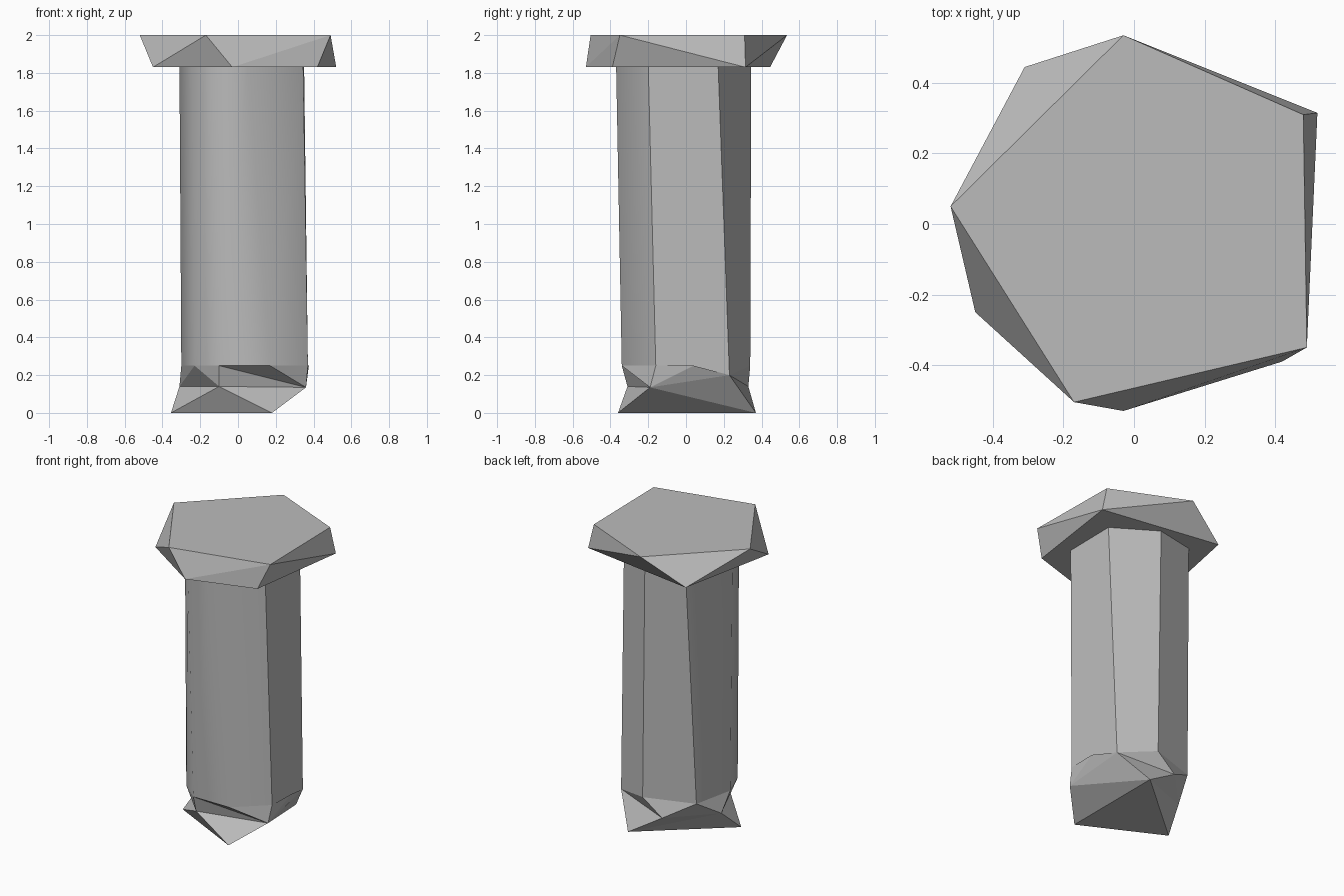
import bpy
import bmesh

default_cube = bpy.data.objects.get("Cube")
if default_cube:
    bpy.data.objects.remove(default_cube, do_unlink=True)

# One plain grey material for every part
stone = bpy.data.materials.new("stone_grey")
stone.use_nodes = True
stone_colour = (0.5, 0.5, 0.5, 1)
stone.diffuse_color = stone_colour
stone.node_tree.nodes["Principled BSDF"].inputs["Base Color"].default_value = stone_colour


def finish(name, bm):
    """Turn a bmesh into a named object in the scene."""
    bmesh.ops.recalc_face_normals(bm, faces=bm.faces)
    mesh = bpy.data.meshes.new(name)
    bm.to_mesh(mesh)
    bm.free()
    mesh.materials.append(stone)
    part = bpy.data.objects.new(name, mesh)
    bpy.context.scene.collection.objects.link(part)
    return part


# Capital: hull between two irregular pentagons turned against each other
def build_capital(upper, lower):
    bm = bmesh.new()
    for outline, height in ((upper, 2), (lower, 1.83)):
        for x, y in outline:
            bm.verts.new((x, y, height))
    bmesh.ops.convex_hull(bm, input=bm.verts)
    bmesh.ops.dissolve_limit(bm, angle_limit=0.01, verts=bm.verts, edges=bm.edges)
    finish("capital", bm)


# Shaft: loft between matching rings, softly shaded except at hard corners
def build_shaft(bottom, top, hard_corners):
    bm = bmesh.new()
    low = {key: bm.verts.new(place) for key, place in bottom.items()}
    high = {key: bm.verts.new((*place, 1.84)) for key, place in top.items()}
    keys = list(bottom)
    for here, following in zip(keys, keys[1:] + keys[:1]):
        side = bm.faces.new((low[here], low[following], high[following], high[here]))
        side.smooth = True
    for key in hard_corners:
        bm.edges.get((low[key], high[key])).smooth = False
    finish("shaft", bm)


# Foot: faceted base joining the shaft ring to a triangular sole
def build_foot(ring, corners, facets):
    bm = bmesh.new()
    points = {key: bm.verts.new(place) for key, place in {**ring, **corners}.items()}
    for facet in facets.split():
        bm.faces.new([points[key] for key in facet])
    bm.faces.new([points[key] for key in ring])
    finish("foot", bm)


build_capital(
    upper=[(-.52, .05), (-.03, .535), (.48, .31), (.49, -.35), (-.17, -.505)],
    lower=[(-.31, .445), (.52, .315), (.42, -.39), (-.03, -.53), (-.45, -.25)],
)

# Ring corners run anticlockwise, starting at the front
shaft_bottom = {
    "P": (-.1, -.34, .25), "R": (.17, -.34, .25), "N": (.37, -.16, .25),
    "E": (.33, .23, .2), "L": (.09, .34, .25), "K": (-.24, .23, .25),
    "Q": (-.3, -.05, .25), "S": (-.23, -.23, .25),
}
shaft_top = {
    "P": (-.13, -.36), "R": (.05, -.37), "N": (.345, -.2), "E": (.35, .17),
    "L": (.07, .345), "K": (-.2, .29), "Q": (-.31, -.06), "S": (-.24, -.23),
}
build_shaft(shaft_bottom, shaft_top, hard_corners="NELK")

foot_corners = {
    "A": (.18, -.36, 0), "B": (.18, .37, 0), "C": (-.355, -.09, 0),
    "D": (.36, -.19, .135), "F": (-.1, -.31, .14), "G": (-.31, .06, .14),
    "H": (-.05, .33, .14), "M": (.375, .04, .25),
}
build_foot(
    shaft_bottom, foot_corners,
    "ABC PSF SGF SQG QKG GCF FCA FAD PFD PDR RDN "
    "NDM MDE DBE DAB EBH EHL LHK HGK BGH BCG",
)
